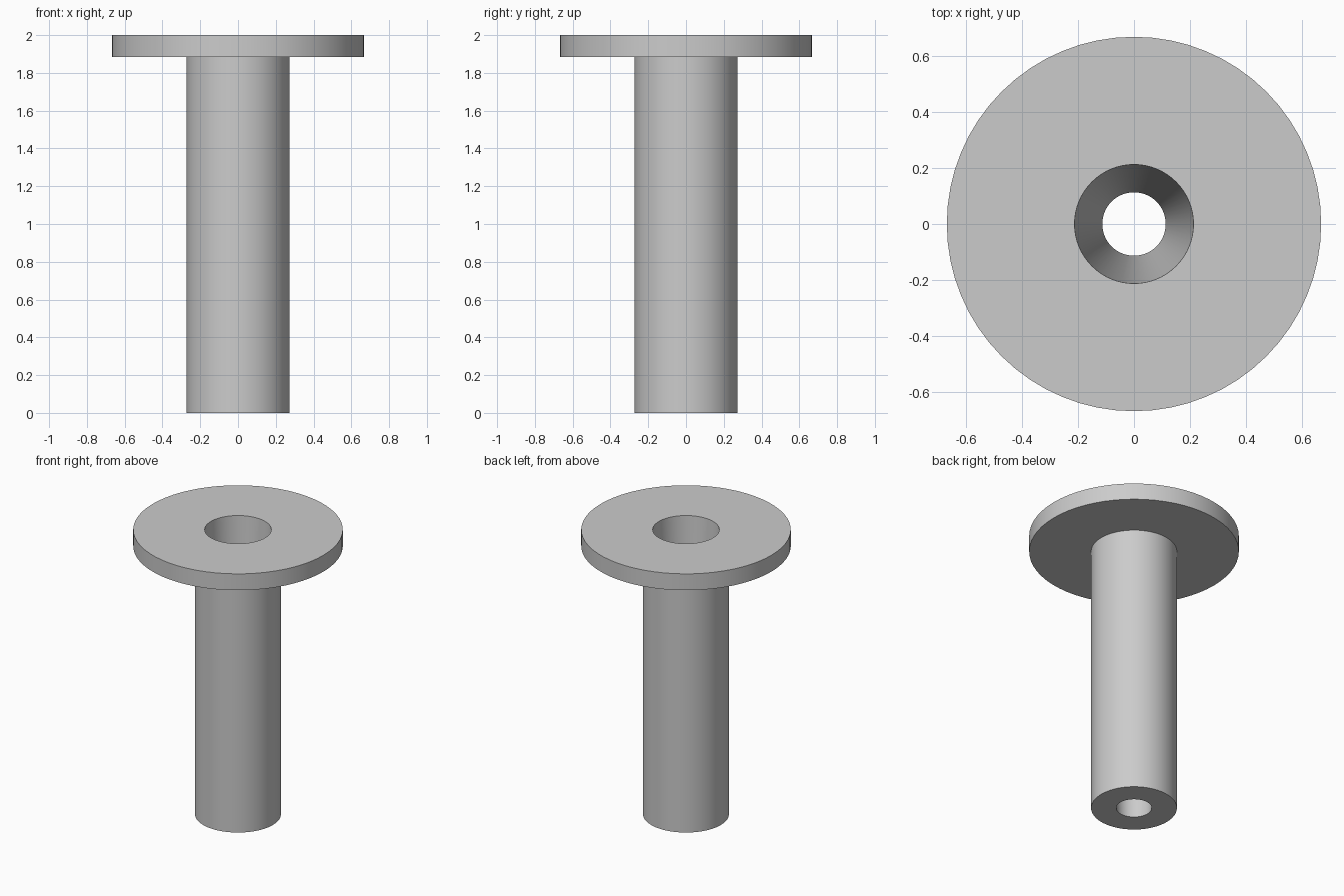
import bpy
import bmesh
import math
from mathutils import Matrix, Vector

cube = bpy.data.objects.get("Cube")
if cube:
    bpy.data.objects.remove(cube, do_unlink=True)

SEGMENTS = 64

# Plain grey material
grey = bpy.data.materials.new("plain_grey")
grey.use_nodes = True
colour = (0.6, 0.6, 0.6, 1.0)
grey.diffuse_color = colour
grey.node_tree.nodes["Principled BSDF"].inputs["Base Color"].default_value = colour


def lathe(name, profile):
    """Revolve a closed (radius, height) profile around z."""
    bm = bmesh.new()
    rings = []
    for i in range(SEGMENTS):
        turn = Matrix.Rotation(math.tau * i / SEGMENTS, 3, "Z")
        rings.append([bm.verts.new(turn @ Vector((r, 0, z))) for r, z in profile])
    count = len(profile)
    for i in range(SEGMENTS):
        a, b = rings[i], rings[(i + 1) % SEGMENTS]
        for j in range(count):
            k = (j + 1) % count
            bm.faces.new((a[j], b[j], b[k], a[k]))
    bmesh.ops.recalc_face_normals(bm, faces=bm.faces)
    mesh = bpy.data.meshes.new(name)
    bm.to_mesh(mesh)
    bm.free()
    mesh.materials.append(grey)
    obj = bpy.data.objects.new(name, mesh)
    bpy.context.collection.objects.link(obj)
    bpy.ops.object.select_all(action="DESELECT")
    obj.select_set(True)
    bpy.context.view_layer.objects.active = obj
    bpy.ops.object.shade_smooth_by_angle(angle=math.radians(30))
    return obj


# Shaft and flange in one body, with a tapered bore right through
lathe("flanged_sleeve", [
    (0.113, 0.0),
    (0.273, 0.0),
    (0.273, 1.885),
    (0.667, 1.885),
    (0.667, 2.0),
    (0.212, 2.0),
])
